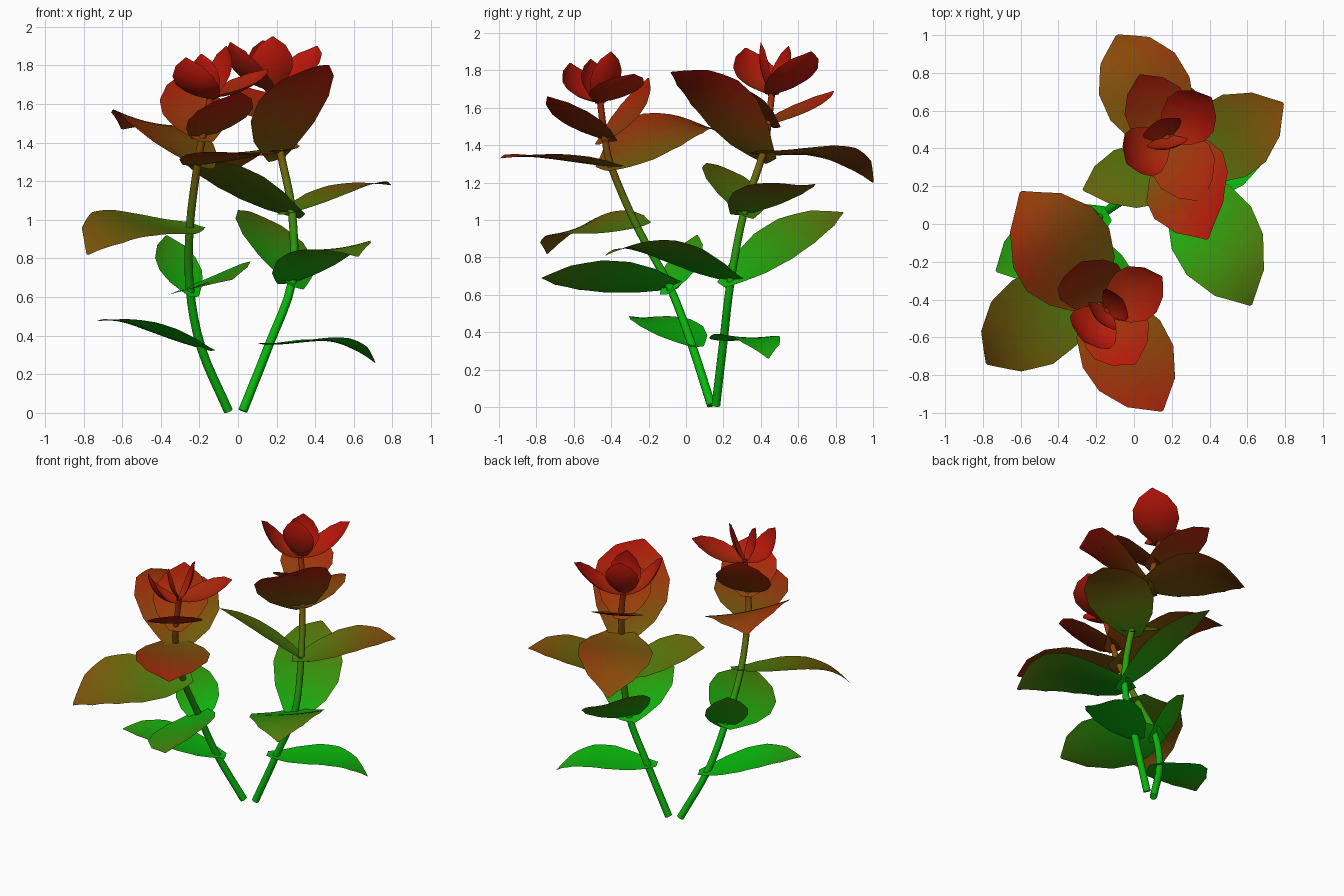
import bpy, math
from mathutils import Vector

if "Cube" in bpy.data.objects:
    bpy.data.objects.remove(bpy.data.objects["Cube"])

BANDS = 28
ROOT = Vector((0, 0.13, 0))

# colour ramp from green at the ground to red at the flowers
GREEN, RED = (0.07, 0.72, 0.08), (0.72, 0.11, 0.07)
mats = []
for k in range(BANDS):
    f = k / (BANDS - 1)
    m = bpy.data.materials.new("green_to_red_%02d" % k)
    m.diffuse_color = [(a + (b - a) * f) ** 2.2 for a, b in zip(GREEN, RED)] + [1]
    m.use_nodes = True
    m.node_tree.nodes["Principled BSDF"].inputs["Base Color"].default_value = m.diffuse_color
    mats.append(m)


def make(name, verts, faces):
    me = bpy.data.meshes.new(name)
    me.from_pydata(verts, [], faces)
    for m in mats:
        me.materials.append(m)
    for p in me.polygons:
        f = ((p.center - ROOT).length - 0.7) / 1.15
        p.material_index = round(max(0, min(1, f)) * (BANDS - 1))
        p.use_smooth = len(p.vertices) == 4
    ob = bpy.data.objects.new(name, me)
    bpy.context.collection.objects.link(ob)


def lerp_table(table, t):
    for (a, x), (b, y) in zip(table, table[1:]):
        if t <= b:
            return x + (y - x) * (t - a) / (b - a)
    return table[-1][1]


OUTLINE = [(0, .22), (.1, .45), (.25, .78), (.45, 1), (.65, .96), (.85, .62), (1, .03)]


def leaf(name, root, tip, half, bulge=0.03, roll=0, cup=0.08, back=0.06):
    """Curved sheet from root to tip; roll lifts the left edge."""
    root, tip = Vector(root), Vector(tip)
    start = root - (tip - root).normalized() * back
    d = tip - start
    side = Vector((-d.y, d.x, 0)).normalized()
    up = d.cross(side).normalized()
    s = side * math.cos(roll) + up * math.sin(roll)
    u = up * math.cos(roll) - side * math.sin(roll)
    n, c = 20, 6
    verts, faces = [], []
    for i in range(n + 1):
        t = i / n
        w = half * lerp_table(OUTLINE, t)
        # leaves stay flat at the stem and arch near the tip, petals cup evenly
        arch = 6.75 * t * t * (1 - t) if bulge > 0 else 4 * t * (1 - t)
        for j in range(c + 1):
            v = 2 * j / c - 1
            verts.append(start + d * t + s * w * v
                         + up * bulge * arch + u * cup * w * v * v)
    for i in range(n):
        for j in range(c):
            a = i * (c + 1) + j
            faces.append((a, a + c + 1, a + c + 2, a + 1))
    make(name, verts, faces)


def stem(name, pts, r0=0.024, r1=0.018, sides=10, sub=4):
    """Round tube through the points."""
    p = [Vector(q) for q in pts]
    p = [2 * p[0] - p[1]] + p + [2 * p[-1] - p[-2]]
    path = []
    for i in range(1, len(p) - 2):
        a, b, c, d = p[i - 1:i + 3]
        for k in range(sub):
            t = k / sub
            path.append(0.5 * (2 * b + (c - a) * t + (2 * a - 5 * b + 4 * c - d) * t * t
                               + (3 * b - a - 3 * c + d) * t ** 3))
    path.append(p[-2])
    verts, faces = [], []
    last = len(path) - 1
    for i, q in enumerate(path):
        tan = (path[min(i + 1, last)] - path[max(i - 1, 0)]).normalized()
        x = Vector((0, 1, 0)).cross(tan).normalized()
        y = tan.cross(x)
        r = r0 + (r1 - r0) * i / last
        for j in range(sides):
            a = -2 * math.pi * j / sides
            verts.append(q + x * r * math.cos(a) + y * r * math.sin(a))
    for i in range(last):
        for j in range(sides):
            k = (j + 1) % sides
            faces.append((i * sides + j, (i + 1) * sides + j, (i + 1) * sides + k, i * sides + k))
    faces.append(tuple(range(sides)))
    faces.append(tuple(reversed(range(last * sides, (last + 1) * sides))))
    make(name, verts, faces)


# stems: ground, five leaf nodes, flower base
L = [(-.05, .135, .01), (-.19, .03, .335), (-.25, -.09, .65), (-.25, -.26, .96),
     (-.21, -.40, 1.285), (-.18, -.435, 1.45), (-.14, -.46, 1.64)]
R = [(.025, .16, .01), (.16, .20, .35), (.28, .24, .68), (.28, .31, 1.04),
     (.22, .41, 1.35), (.20, .44, 1.52), (.17, .46, 1.68)]
stem("stem_left", L)
stem("stem_right", R)

# leaves: node, tip, half width, bulge, roll
left_leaves = [
    (1, (-.73, -.25, .475), .19, .035, 0),
    (2, (-.37, .06, .92), .14, -.02, 0),
    (2, (-.03, -.77, .69), .22, .015, .38),
    (3, (-.78, -.74, .82), .25, .09, -.26),
    (4, (-.60, .17, 1.47), .28, .10, .2),
    (4, (.15, -.99, 1.33), .24, .02, 0),
    (5, (.01, -.74, 1.66), .18, -.02, .05),
    (5, (-.28, -.20, 1.76), .18, -.04, 0)]
right_leaves = [
    (1, (.71, .44, .26), .17, .075, -.03),
    (2, (.62, -.43, .81), .24, .085, .12),
    (2, (.07, .84, 1.04), .22, .03, .35),
    (3, (-.27, .18, 1.29), .18, .02, .35),
    (3, (.79, .64, 1.18), .22, .04, -.02),
    (4, (-.09, 1.0, 1.20), .24, .09, -.1),
    (4, (.39, -.08, 1.79), .25, .06, .36),
    (5, (.03, .79, 1.69), .17, -.02, 0),
    (5, (.36, .12, 1.71), .17, .03, .1)]
for tag, nodes, leaves in (("left", L, left_leaves), ("right", R, right_leaves)):
    for i, (n, tip, half, bulge, roll) in enumerate(leaves):
        leaf("leaf_%s_%d" % (tag, i + 1), nodes[n], tip, half, bulge, roll)

# flower petals: tip, half width, bulge
left_petals = [((.15, -.28, 1.78), .15, -.04), ((-.27, -.62, 1.84), .14, -.07),
               ((-.06, -.40, 1.90), .10, -.03), ((-.19, -.51, 1.86), .10, -.03)]
right_petals = [((.41, .67, 1.90), .15, -.05), ((-.04, .32, 1.92), .14, -.06),
                ((.18, .40, 1.95), .11, -.03), ((.13, .55, 1.93), .11, -.03)]
for tag, base, petals in (("left", L[-1], left_petals), ("right", R[-1], right_petals)):
    for i, (tip, half, bulge) in enumerate(petals):
        leaf("petal_%s_%d" % (tag, i + 1), base, tip, half, bulge, 0, 0.25, 0.02)
